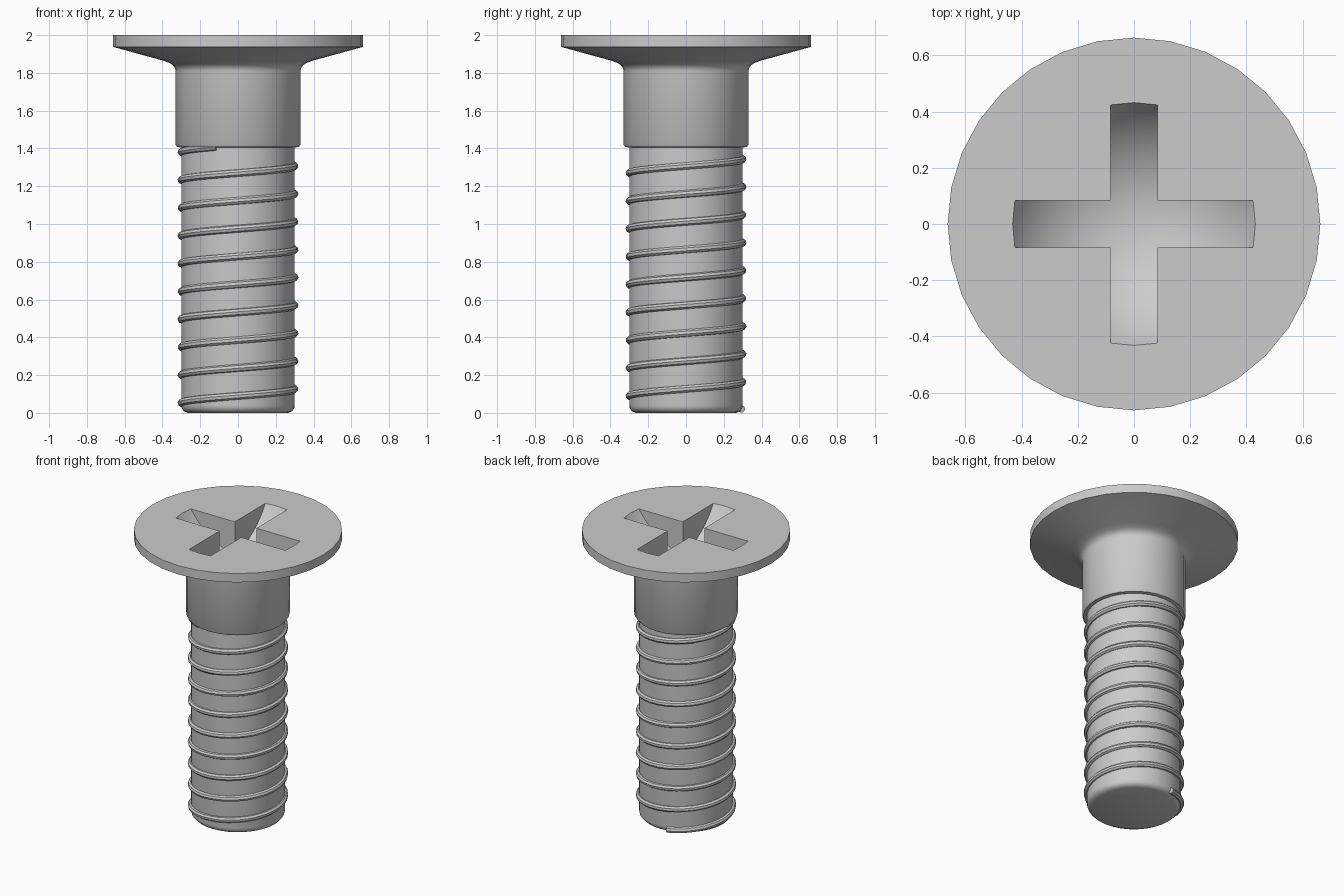
import bpy, bmesh, math

if "Cube" in bpy.data.objects:
    bpy.data.objects.remove(bpy.data.objects["Cube"])

SIDES = 32
steel = bpy.data.materials.new("steel_grey")
steel.diffuse_color = (0.6, 0.6, 0.6, 1)
steel.use_nodes = True
steel.node_tree.nodes["Principled BSDF"].inputs["Base Color"].default_value = steel.diffuse_color


def add_mesh(name, bm):
    bmesh.ops.recalc_face_normals(bm, faces=bm.faces)
    mesh = bpy.data.meshes.new(name)
    bm.to_mesh(mesh)
    bm.free()
    mesh.materials.append(steel)
    ob = bpy.data.objects.new(name, mesh)
    bpy.context.collection.objects.link(ob)
    return ob


def lathe(name, profile):
    """Closed solid of revolution from (radius, z) pairs."""
    bm = bmesh.new()
    rings = [[bm.verts.new((r * math.cos(math.tau * i / SIDES),
                            r * math.sin(math.tau * i / SIDES), z))
              for i in range(SIDES)] for r, z in profile]
    for a, b in zip(rings, rings[1:]):
        for i in range(SIDES):
            j = (i + 1) % SIDES
            bm.faces.new((a[i], a[j], b[j], b[i]))
    bm.faces.new(rings[0])
    bm.faces.new(rings[-1])
    return add_mesh(name, bm)


def activate(ob):
    bpy.ops.object.select_all(action='DESELECT')
    ob.select_set(True)
    bpy.context.view_layer.objects.active = ob


def boolean(ob, other, operation):
    mod = ob.modifiers.new(operation, 'BOOLEAN')
    mod.object, mod.operation, mod.solver = other, operation, 'EXACT'
    activate(ob)
    bpy.ops.object.modifier_apply(modifier=mod.name)
    bpy.data.objects.remove(other)


# Flat-topped head, flared neck, plain shank and threaded core
body = lathe("screw_body", [
    (0.265, 0.0), (0.285, 0.008), (0.297, 0.022), (0.30, 0.04),
    (0.30, 1.405), (0.322, 1.408), (0.33, 1.42),
    (0.33, 1.81), (0.334, 1.826), (0.346, 1.842), (0.366, 1.854),
    (0.40, 1.866), (0.663, 1.938), (0.663, 2.0)])

# Cross recess: a plus-shaped prism limited by a shallow round bowl
BOWL, RIM = 0.50, 0.432
drop = math.sqrt(BOWL ** 2 - RIM ** 2)
rim_angle = math.asin(RIM / BOWL)
profile = []
for i in range(1, 13):
    a = rim_angle * i / 12
    profile.append((BOWL * math.sin(a), 2 + drop - BOWL * math.cos(a)))
bowl = lathe("recess_bowl", profile + [(RIM, 2.1)])

W, L = 0.084, 0.6
bm = bmesh.new()
outline = []
for k in range(4):
    c, s = round(math.cos(k * math.pi / 2)), round(math.sin(k * math.pi / 2))
    for x, y in ((L, -W), (L, W), (W, W)):
        outline.append(bm.verts.new((x * c - y * s, x * s + y * c, 1.6)))
base = bm.faces.new(outline)
extruded = bmesh.ops.extrude_face_region(bm, geom=[base])["geom"]
bmesh.ops.translate(bm, vec=(0, 0, 0.47),
                    verts=[v for v in extruded if isinstance(v, bmesh.types.BMVert)])
cross = add_mesh("recess_cross", bm)
boolean(cross, bowl, 'INTERSECT')
boolean(body, cross, 'DIFFERENCE')

# Right-handed helical thread, half sunk in the core
PITCH, WIRE = 0.1475, 0.02
z_start, z_end = 0.021, 1.41
phase = (1.307 % PITCH) / PITCH            # crest height where the helix meets +x
count = int((z_end - z_start) / PITCH * SIDES) + 1
curve = bpy.data.curves.new("thread", 'CURVE')
curve.dimensions = '3D'
curve.bevel_depth = WIRE
curve.bevel_resolution = 2
curve.use_fill_caps = True
spline = curve.splines.new('POLY')
spline.points.add(count - 1)
for i, p in enumerate(spline.points):
    z = z_start + PITCH * i / SIDES
    a = math.tau * (z / PITCH - phase)
    p.co = (0.30 * math.cos(a), 0.30 * math.sin(a), z, 1)
curve.materials.append(steel)
thread = bpy.data.objects.new("thread", curve)
bpy.context.collection.objects.link(thread)
activate(thread)
bpy.ops.object.convert(target='MESH')

# Smooth shading with crisp edges
for ob in (body, bpy.data.objects["thread"]):
    activate(ob)
    bpy.ops.object.shade_smooth_by_angle(angle=math.radians(35))
